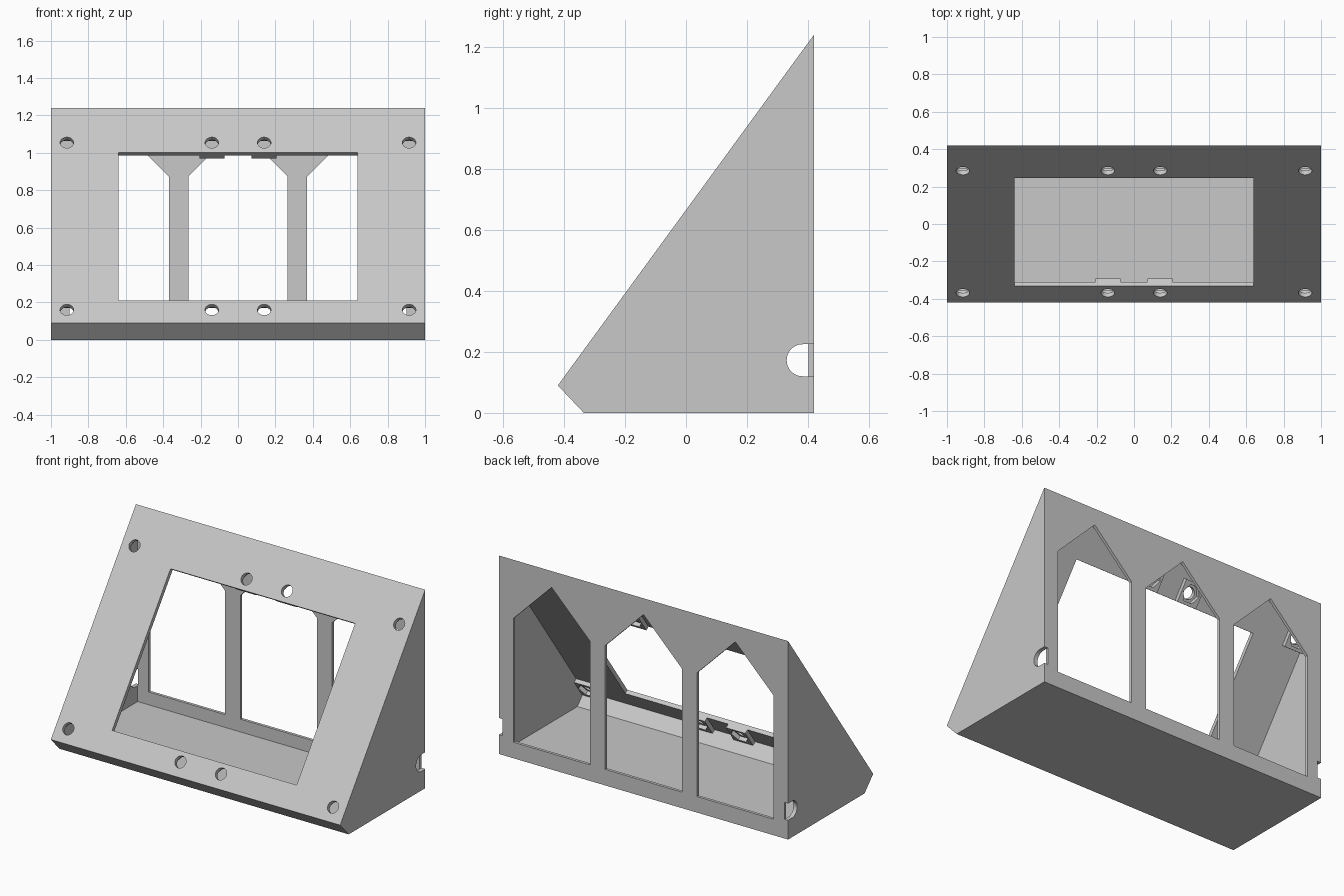
import bpy, bmesh, math
from mathutils import Matrix, Vector

cube = bpy.data.objects.get("Cube")
if cube:
    bpy.data.objects.remove(cube, do_unlink=True)

grey = bpy.data.materials.new("light_grey")
grey.use_nodes = True
colour = (0.58, 0.58, 0.58, 1)
grey.diffuse_color = colour
grey.node_tree.nodes["Principled BSDF"].inputs["Base Color"].default_value = colour


def frame(x_axis, y_axis, origin=(0, 0, 0)):
    """Matrix whose local z is the extrusion direction."""
    a, b = Vector(x_axis).normalized(), Vector(y_axis).normalized()
    m = Matrix((a, b, a.cross(b))).transposed().to_4x4()
    m.translation = origin
    return m


def prism(name, points, low, high, matrix):
    """Extrude a flat outline between two heights of a frame."""
    bm = bmesh.new()
    face = bm.faces.new([bm.verts.new((x, y, low)) for x, y in points])
    ext = bmesh.ops.extrude_face_region(bm, geom=[face])
    moved = [v for v in ext["geom"] if isinstance(v, bmesh.types.BMVert)]
    bmesh.ops.translate(bm, verts=moved, vec=(0, 0, high - low))
    bmesh.ops.recalc_face_normals(bm, faces=bm.faces)
    bm.transform(matrix)
    mesh = bpy.data.meshes.new(name)
    bm.to_mesh(mesh)
    bm.free()
    mesh.materials.append(grey)
    obj = bpy.data.objects.new(name, mesh)
    bpy.context.collection.objects.link(obj)
    return obj


def combine(target, other, operation):
    mod = target.modifiers.new(operation, "BOOLEAN")
    mod.operation, mod.solver, mod.object = operation, "EXACT", other
    bpy.context.view_layer.objects.active = target
    bpy.ops.object.modifier_apply(modifier=mod.name)
    bpy.data.objects.remove(other, do_unlink=True)


def rect(x0, x1, y0, y1):
    return [(x0, y0), (x1, y0), (x1, y1), (x0, y1)]


def ring(cx, cy, radius, count, start=0, sweep=math.tau):
    return [(cx + radius * math.cos(start + sweep * i / count),
             cy + radius * math.sin(start + sweep * i / count)) for i in range(count)]


side = frame((0, 1, 0), (0, 0, 1))
back = frame((1, 0, 0), (0, 0, 1))
slope = frame((1, 0, 0), (0, 0.84, 1.15), (0, -0.42, 0.09))

# Hollow wedge shell
shell = prism("wedge_housing", [(-0.42, 0.09), (-0.335, 0), (0.42, 0), (0.42, 1.24)], -1, 1, side)
cavity = [(-0.387, 0.091), (-0.32, 0.02), (0.402, 0.02), (0.402, 1.171)]
combine(shell, prism("cavity", cavity, -0.975, 0.975, side), "DIFFERENCE")

# Square nut bosses behind the sloping panel
holes = [(x, s) for x in (-0.915, -0.14, 0.14, 0.915) for s in (0.087, 1.194)]
for x, s in holes:
    h = 0.067
    boss = prism("nut_boss", rect(x - h, x + h, s - h, s + h), -0.052, -0.012, slope)
    combine(shell, boss, "UNION")

# Panel window
combine(shell, prism("window", rect(-0.638, 0.638, 0.149, 1.127), -0.1, 0.1, slope), "DIFFERENCE")

# Screw holes with hexagonal nut pockets
for x, s in holes:
    combine(shell, prism("hole", ring(x, s, 0.036, 32), -0.07, 0.05, slope), "DIFFERENCE")
    combine(shell, prism("pocket", ring(x, s, 0.056, 6), -0.06, -0.027, slope), "DIFFERENCE")

# Pointed openings in the back wall
for x in (-0.635, 0, 0.635):
    w = 0.265
    arch = [(x - w, 0.1), (x + w, 0.1), (x + w, 0.873), (x, 1.138), (x - w, 0.873)]
    combine(shell, prism("opening", arch, -0.5, -0.39, back), "DIFFERENCE")

# Round-ended cable notches in both side walls
notch = ring(0.3825, 0.1725, 0.0525, 24, math.pi / 2, math.pi)
notch += [(0.3825, 0.12), (0.5, 0.12), (0.5, 0.225)]
for low, high in ((-1.1, -0.974), (0.974, 1.1)):
    combine(shell, prism("notch", notch, low, high, side), "DIFFERENCE")

# Crisp edges with smooth hole walls
for o in bpy.context.selected_objects:
    o.select_set(False)
shell.select_set(True)
bpy.context.view_layer.objects.active = shell
bpy.ops.object.shade_smooth_by_angle(angle=math.radians(30))
